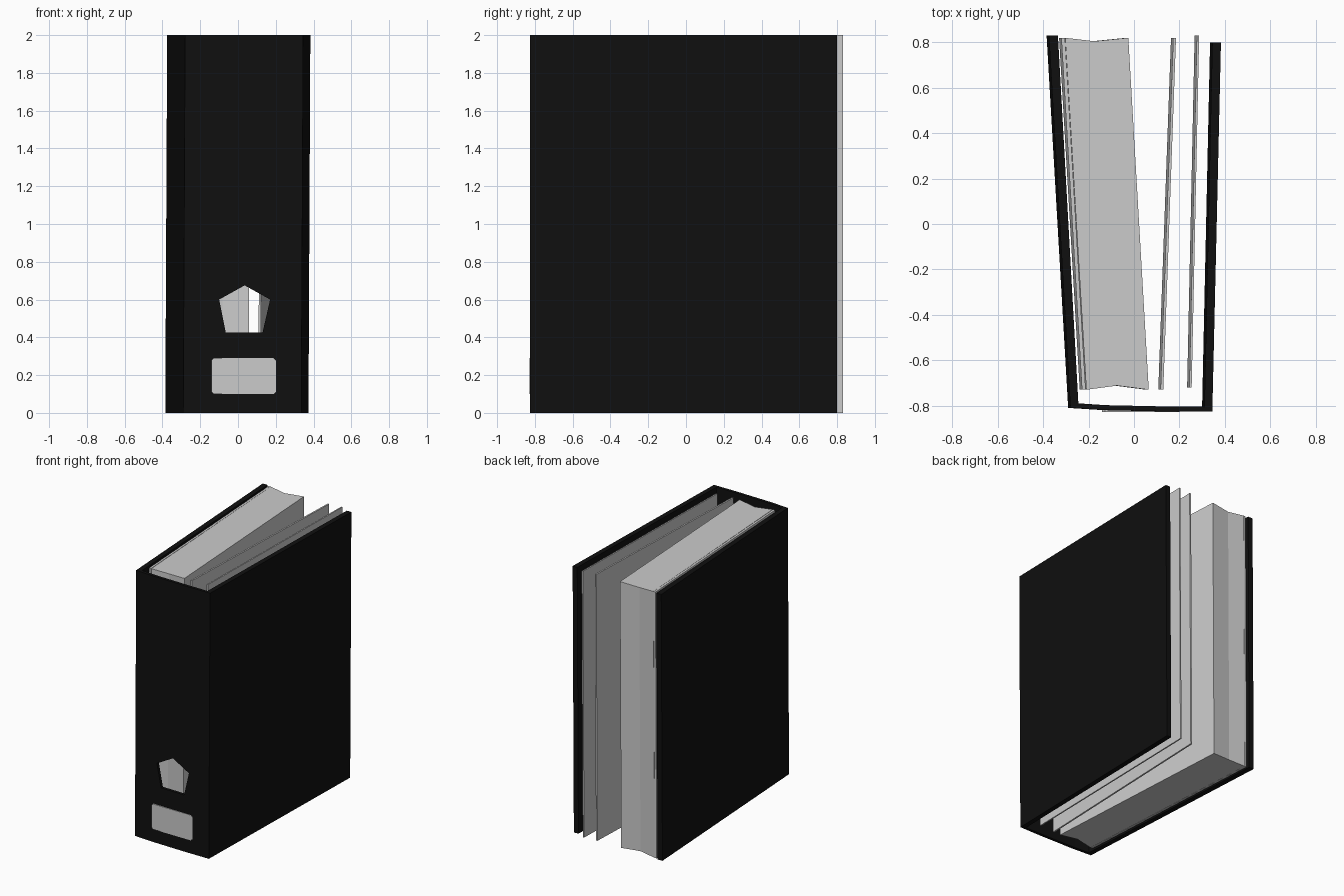
import bpy
import bmesh

TILT = 0.005  # slight sideways lean of the whole folder

old = bpy.data.objects.get("Cube")
if old:
    bpy.data.objects.remove(old, do_unlink=True)


def make_material(name, value):
    mat = bpy.data.materials.new(name)
    mat.use_nodes = True
    colour = (value, value, value, 1)
    mat.diffuse_color = colour
    mat.node_tree.nodes["Principled BSDF"].inputs["Base Color"].default_value = colour
    return mat


black = make_material("black card", 0.005)
paper = make_material("grey paper", 0.6)


def prism(name, points, mat, direction="z", start=0.0, end=2.0):
    """Extrude an outline upward (x, y points) or backward (x, z points)."""
    def place(a, b, depth):
        return (a, b, depth) if direction == "z" else (a, depth, b)

    bm = bmesh.new()
    face = bm.faces.new([bm.verts.new(place(a, b, start)) for a, b in points])
    ext = bmesh.ops.extrude_face_region(bm, geom=[face])
    moved = [v for v in ext["geom"] if isinstance(v, bmesh.types.BMVert)]
    bmesh.ops.translate(bm, verts=moved, vec=place(0, 0, end - start))
    bmesh.ops.recalc_face_normals(bm, faces=bm.faces)
    if direction == "z":
        for v in bm.verts:
            v.co.x += TILT * (v.co.z - 1)
    mesh = bpy.data.meshes.new(name)
    bm.to_mesh(mesh)
    bm.free()
    mesh.materials.append(mat)
    obj = bpy.data.objects.new(name, mesh)
    bpy.context.collection.objects.link(obj)
    return obj


def sheet(name, front, back, thickness):
    """Thin upright sheet running from a front point to a back point."""
    t = thickness / 2
    (fx, fy), (bx, by) = front, back
    return prism(name, [(fx - t, fy), (fx + t, fy), (bx + t, by), (bx - t, by)], paper)


# Covers and gently bowed spine
prism("right_cover", [(-0.285, -0.81), (-0.25, -0.79), (-0.34, 0.83), (-0.38, 0.83)], black)
prism("left_cover", [(0.305, -0.805), (0.34, -0.825), (0.378, 0.8), (0.34, 0.8)], black)
spine = prism("spine", [(-0.285, -0.81), (-0.13, -0.82), (0.15, -0.826), (0.34, -0.825),
                        (0.305, -0.805), (0.1, -0.803), (-0.13, -0.798), (-0.25, -0.79)], black)

# Five-sided finger hole through the spine
cutter = prism("finger_hole_cutter", [(0.035, 0.675), (0.17, 0.6), (0.13, 0.425),
                                      (-0.065, 0.425), (-0.1, 0.6)], black, "y", -1, -0.76)
cutter.hide_render = True
cutter.hide_set(True)
hole = spine.modifiers.new("finger_hole", "BOOLEAN")
hole.object = cutter
hole.operation = "DIFFERENCE"
hole.solver = "EXACT"

# Label plate with clipped corners
x0, x1, z0, z1, c = -0.14, 0.2, 0.1, 0.29, 0.012
prism("spine_label", [(x0 + c, z0), (x1 - c, z0), (x1, z0 + c), (x1, z1 - c),
                      (x1 - c, z1), (x0 + c, z1), (x0, z1 - c), (x0, z0 + c)],
      paper, "y", -0.829, -0.82)

# Thick stack of pages, dipping along its middle
stack = prism("page_stack", [(-0.215, -0.73), (-0.08, -0.712), (0.06, -0.73),
                             (-0.03, 0.82), (-0.18, 0.805), (-0.308, 0.82)], paper)
for v in stack.data.vertices:
    if v.co.y > -0.72 and v.co.y < 0.81:
        v.co.z += 0.01 if v.co.z < 1 else -0.01

# Loose sheets
sheet("back_sheet", (-0.226, -0.73), (-0.317, 0.82), 0.016)
sheet("middle_sheet", (0.118, -0.73), (0.174, 0.82), 0.012)
sheet("outer_sheet", (0.244, -0.72), (0.277, 0.83), 0.01)
